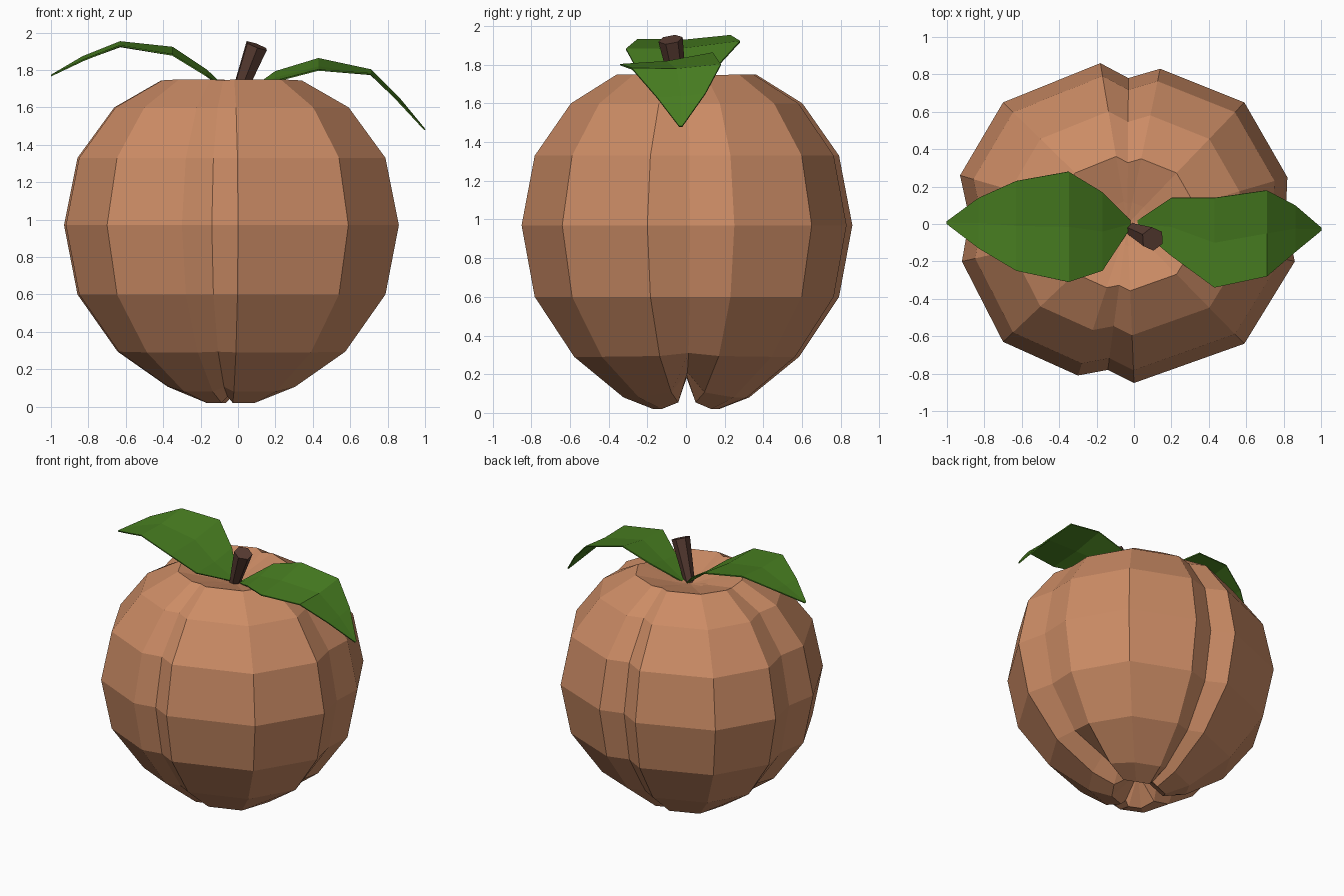
import bpy
import bmesh
from mathutils import Vector

cube = bpy.data.objects.get("Cube")
if cube:
    bpy.data.objects.remove(cube, do_unlink=True)


def material(name, rgb):
    m = bpy.data.materials.new(name)
    m.use_nodes = True
    m.diffuse_color = (*rgb, 1)
    bsdf = next(n for n in m.node_tree.nodes if n.type == 'BSDF_PRINCIPLED')
    bsdf.inputs["Base Color"].default_value = (*rgb, 1)
    bsdf.inputs["Roughness"].default_value = 0.8
    return m


peach = material("peach skin", (0.60, 0.26, 0.13))
green = material("leaf green", (0.065, 0.21, 0.015))
brown = material("stem brown", (0.10, 0.046, 0.033))


def finish(bm, name, mat):
    bmesh.ops.recalc_face_normals(bm, faces=bm.faces)
    mesh = bpy.data.meshes.new(name)
    bm.to_mesh(mesh)
    bm.free()
    mesh.materials.append(mat)
    obj = bpy.data.objects.new(name, mesh)
    bpy.context.scene.collection.objects.link(obj)
    return obj


def bridge(bm, a, b):
    n = len(a)
    for i in range(n):
        j = (i + 1) % n
        bm.faces.new((a[i], a[j], b[j], b[i]))


# Fruit: four lobes, each outline quarter starts with its groove
outline = [(-0.14, -0.78), (0.0, -0.85), (0.59, -0.64), (0.86, -0.2),
           (0.81, 0.02), (0.82, 0.25), (0.59, 0.65), (0.14, 0.83),
           (-0.03, 0.78), (-0.18, 0.86), (-0.7, 0.65), (-0.93, 0.26),
           (-0.88, 0.03), (-0.92, -0.2), (-0.7, -0.63), (-0.3, -0.81)]
# height, scale, lift of the side grooves
levels = [(0.02, 0.2, 0.17), (0.08, 0.38, 0.13), (0.29, 0.68, 0.02),
          (0.6, 0.92, 0), (0.97, 1, 0), (1.33, 0.92, 0),
          (1.6, 0.7, 0), (1.75, 0.42, -0.03), (1.68, 0.14, 0)]
middle = -0.035
bm = bmesh.new()
rings = []
for z, scale, lift in levels:
    ring = []
    for i, (x, y) in enumerate(outline):
        side = abs((i % 8) - 4)
        dz = lift if side == 0 else lift * 0.2 if side == 1 else 0
        if i % 8 == 0:
            dz = lift * 0.2
        ring.append(bm.verts.new((middle + (x - middle) * scale, y * scale, z + dz)))
    rings.append(ring)
for a, b in zip(rings, rings[1:]):
    bridge(bm, a, b)
for ring, z in ((rings[0], 0.19), (rings[-1], 1.65)):
    pole = bm.verts.new((middle, 0, z))
    for i in range(len(ring)):
        bm.faces.new((ring[i], ring[(i + 1) % len(ring)], pole))
finish(bm, "fruit_body", peach)

# Stem: six sided, leaning and widening to the tip
bm = bmesh.new()
base, tip = Vector((-0.01, -0.03, 1.64)), Vector((0.1, -0.08, 1.93))
bmesh.ops.create_cone(bm, cap_ends=True, segments=6, radius1=0.036,
                      radius2=0.064, depth=(tip - base).length)
turn = (tip - base).to_track_quat('Z', 'Y')
for v in bm.verts:
    v.co = turn @ v.co + (base + tip) / 2
finish(bm, "stem", brown)


# Leaves: cross rows of x, front y, back y, front z, back z
def leaf(name, rows, fold):
    bm = bmesh.new()
    strips = []
    for x, y0, y1, z0, z1 in rows:
        strips.append([bm.verts.new(p) for p in (
            (x, y0, z0),
            (x, (y0 + y1) / 2, (z0 + z1) / 2 - fold * (y1 - y0)),
            (x, y1, z1))])
    for a, b in zip(strips, strips[1:]):
        for i in range(2):
            bm.faces.new((a[i], a[i + 1], b[i + 1], b[i]))
    obj = finish(bm, name, green)
    mod = obj.modifiers.new("thickness", 'SOLIDIFY')
    mod.thickness = 0.008
    mod.offset = 0


leaf("right_leaf", [
    (-0.02, -0.02, 0.02, 1.66, 1.66), (-0.17, -0.25, 0.17, 1.77, 1.80),
    (-0.35, -0.31, 0.28, 1.88, 1.92), (-0.63, -0.25, 0.23, 1.93, 1.95),
    (-0.83, -0.13, 0.14, 1.85, 1.87), (-1.0, 0.0, 0.015, 1.77, 1.77)], 0.03)
leaf("left_leaf", [
    (0.02, -0.02, 0.02, 1.66, 1.66), (0.2, -0.17, 0.14, 1.74, 1.79),
    (0.43, -0.34, 0.14, 1.80, 1.86), (0.71, -0.28, 0.18, 1.78, 1.80),
    (0.86, -0.15, 0.1, 1.63, 1.65), (1.0, -0.035, -0.02, 1.48, 1.48)], 0.03)
